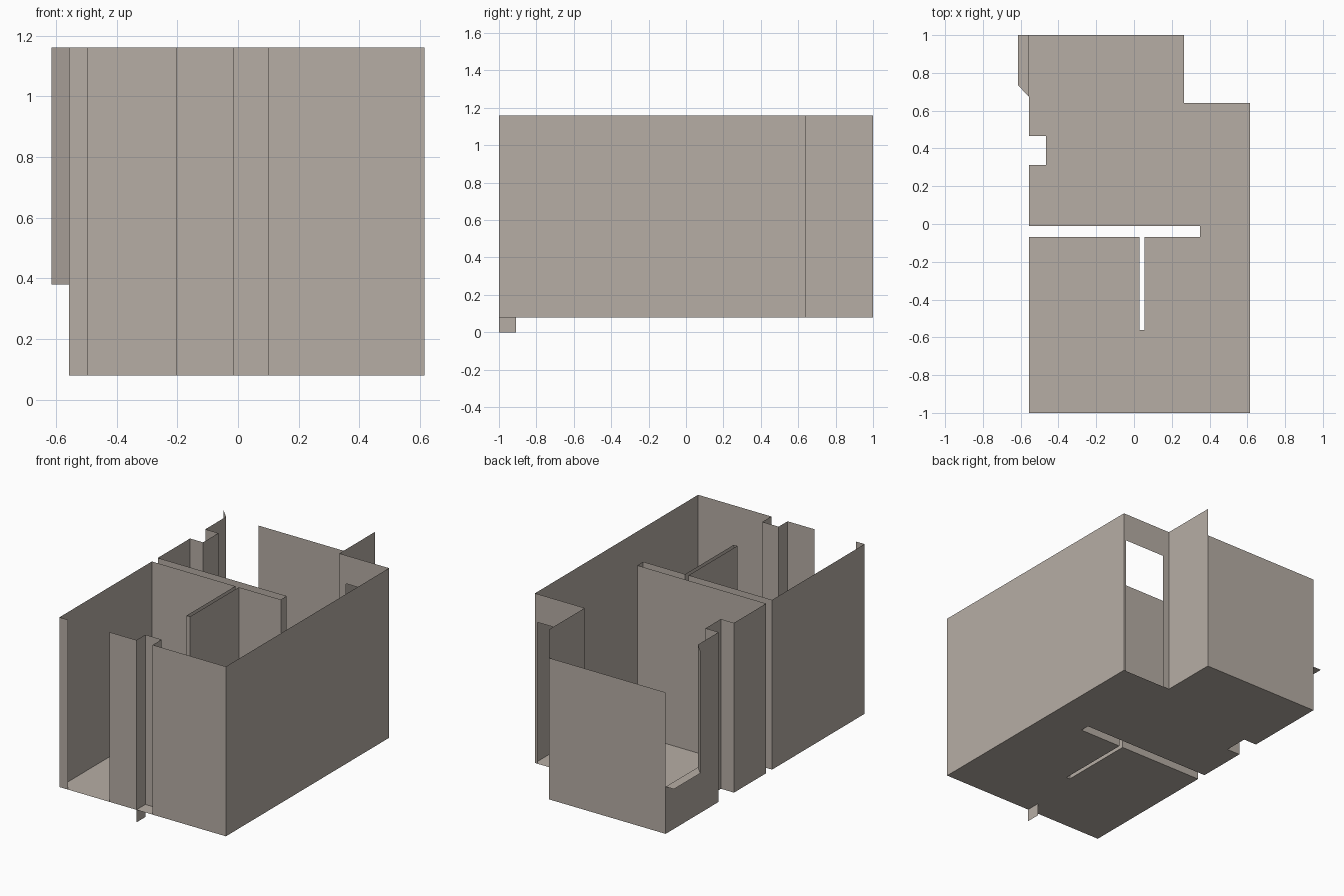
import bpy, bmesh

if "Cube" in bpy.data.objects:
    bpy.data.objects.remove(bpy.data.objects["Cube"])

# One plain plaster colour for the whole shell
plaster = bpy.data.materials.new("warm_grey_plaster")
plaster.diffuse_color = (0.47, 0.42, 0.375, 1)
plaster.use_nodes = True
plaster.node_tree.nodes["Principled BSDF"].inputs["Base Color"].default_value = plaster.diffuse_color

FLOOR, SILL, HEAD, TOP = 0.08, 0.38, 0.98, 1.16
L, R, BAY = -0.557, 0.615, -0.615          # left wall, right wall, bay edge
STEP_X, STEP_Y = 0.265, 0.64               # back right corner step


def finish(name, bm):
    mesh = bpy.data.meshes.new(name)
    bm.normal_update()
    bm.to_mesh(mesh)
    bm.free()
    mesh.materials.append(plaster)
    ob = bpy.data.objects.new(name, mesh)
    bpy.context.collection.objects.link(ob)
    return ob


def wall(name, path, z0=FLOOR, z1=TOP):
    """Thin sheet wall standing along a plan path."""
    bm = bmesh.new()
    cols = [(bm.verts.new((x, y, z0)), bm.verts.new((x, y, z1))) for x, y in path]
    for (a, b), (c, d) in zip(cols, cols[1:]):
        bm.faces.new((a, c, d, b))
    return finish(name, bm)


def slab(name, outline, z):
    """Flat horizontal sheet, triangulated for its concave outline."""
    bm = bmesh.new()
    face = bm.faces.new([bm.verts.new((x, y, z)) for x, y in outline])
    face.normal_update()
    if face.normal.z < 0:
        face.normal_flip()
    bmesh.ops.triangulate(bm, faces=bm.faces[:], ngon_method='EAR_CLIP')
    return finish(name, bm)


# Plan paths shared by floor and walls
partition_front = [(L, -1), (L, -0.07), (0.03, -0.07), (0.03, -0.56),
                   (0.055, -0.56), (0.055, -0.07), (0.35, -0.07),
                   (0.35, -0.01), (L, -0.01)]
left_notch = [(L, 0.313), (-0.465, 0.313), (-0.465, 0.467), (L, 0.467), (L, 0.675)]
right_side = [(R, STEP_Y), (R, -1)]

# Floor
slab("floor", partition_front + left_notch +
     [(L, 1), (STEP_X, 1), (STEP_X, STEP_Y)] + right_side, FLOOR)

# Left outer wall, hollow partition and notched column in one run
wall("left_wall_and_partition", [(-0.495, -1)] + partition_front + left_notch)

# Front wall with the duct recess, right wall
wall("front_wall_panel", [(-0.203, -1), (-0.015, -1)])
wall("duct_side_wall", [(-0.015, -1), (-0.015, -0.91)], 0)
wall("duct_and_right_wall", [(-0.015, -0.91), (0.1, -0.91), (0.1, -1),
                             (R, -1), (R, STEP_Y)])

# Stepped back wall with a doorway
DOOR_L, DOOR_R = 0.313, 0.598
wall("door_left_jamb", [(STEP_X, STEP_Y), (DOOR_L, STEP_Y)])
wall("door_right_jamb", [(DOOR_R, STEP_Y), (R, STEP_Y)])
wall("door_header", [(DOOR_L, STEP_Y), (DOOR_R, STEP_Y)], HEAD)
wall("step_wall", [(STEP_X, STEP_Y), (STEP_X, 1)])
wall("low_back_wall", [(STEP_X, 1), (L, 1)], FLOOR, HEAD)

# Window bay: parapet, ledge and angled cheek
wall("bay_parapet", [(L, 1), (L, 0.675)], FLOOR, SILL)
slab("bay_ledge", [(L, 0.675), (L, 1), (BAY, 1), (BAY, 0.735)], SILL)
wall("bay_cheek", [(L, 0.675), (BAY, 0.735)], SILL)
